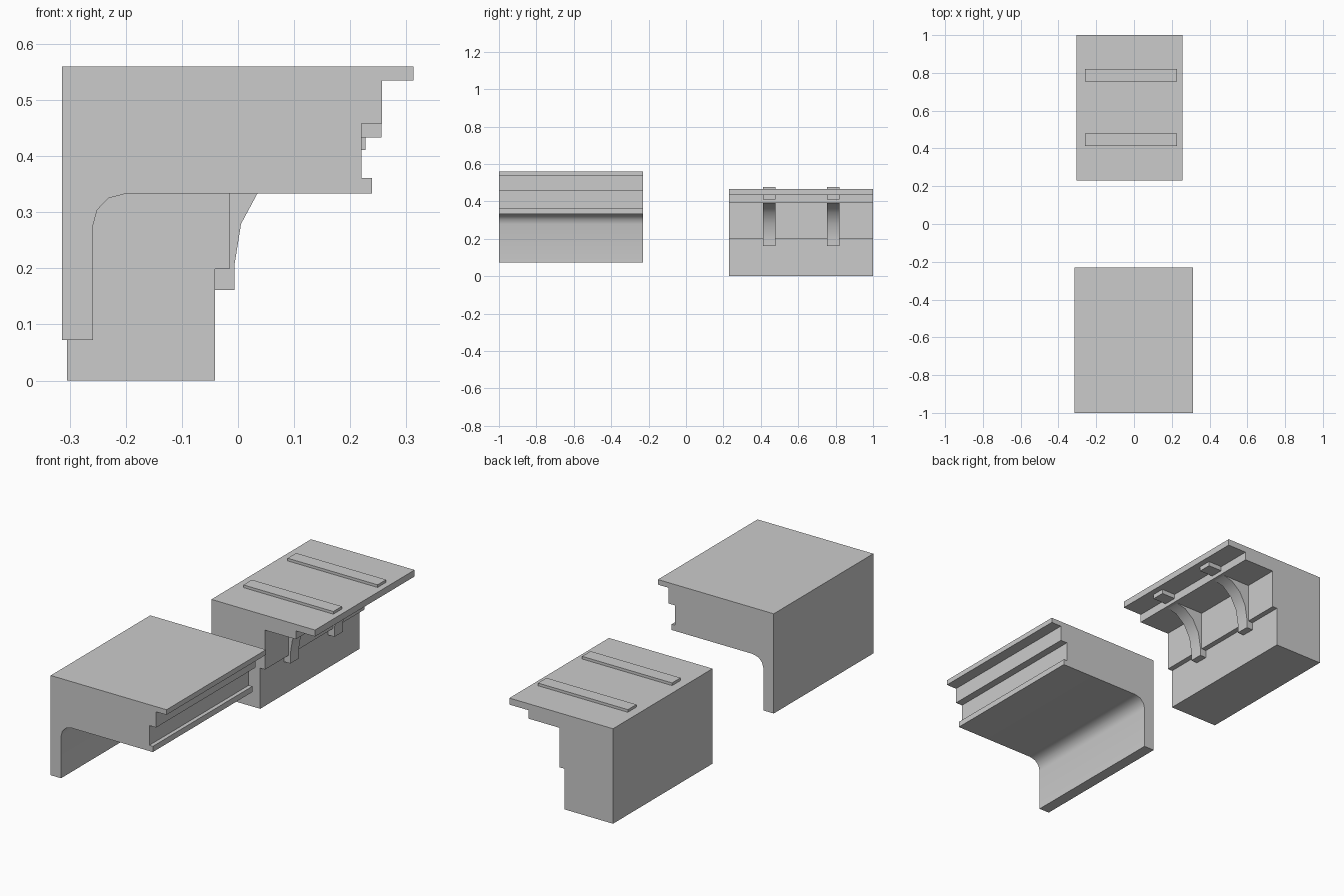
import bpy, bmesh, math

if "Cube" in bpy.data.objects:
    bpy.data.objects.remove(bpy.data.objects["Cube"])


def extrude_profile(name, pts, y0, y1, smooth=False):
    """Solid made by sweeping an x-z outline from y0 to y1."""
    bm = bmesh.new()
    face = bm.faces.new([bm.verts.new((x, y0, z)) for x, z in pts])
    res = bmesh.ops.extrude_face_region(bm, geom=[face])
    moved = [g for g in res["geom"] if isinstance(g, bmesh.types.BMVert)]
    bmesh.ops.translate(bm, verts=moved, vec=(0, y1 - y0, 0))
    bmesh.ops.recalc_face_normals(bm, faces=bm.faces)
    mesh = bpy.data.meshes.new(name)
    bm.to_mesh(mesh)
    bm.free()
    ob = bpy.data.objects.new(name, mesh)
    bpy.context.collection.objects.link(ob)
    if smooth:
        bpy.ops.object.select_all(action='DESELECT')
        ob.select_set(True)
        bpy.context.view_layer.objects.active = ob
        bpy.ops.object.shade_smooth_by_angle(angle=math.radians(35))
    return ob


# Front cornice: stepped outer edge and a coved inner corner
extrude_profile("coved_cornice", [
    (-0.314, 0.072), (-0.314, 0.56), (0.313, 0.56), (0.313, 0.535),
    (0.257, 0.535), (0.257, 0.458), (0.22, 0.458), (0.22, 0.361),
    (0.239, 0.361), (0.239, 0.333), (-0.20, 0.333), (-0.231, 0.325),
    (-0.251, 0.304), (-0.258, 0.278), (-0.258, 0.072)],
    -1.0, -0.23, smooth=True)

# Rear cornice: wall with overhanging slab
extrude_profile("bracketed_cornice", [
    (-0.305, 0.0), (-0.305, 0.465), (0.256, 0.465), (0.256, 0.433),
    (0.152, 0.433), (0.152, 0.392), (-0.015, 0.392), (-0.015, 0.199),
    (-0.041, 0.199), (-0.041, 0.0)], 0.23, 1.0)

# Curved bracket outline, foot block included
curve = [(-0.006 + 0.15 * (1 - math.cos(t)), 0.208 + 0.186 * math.sin(t))
         for t in (math.radians(22.5 * i) for i in range(5))]
bracket = [(-0.06, 0.394), (-0.06, 0.161), (-0.006, 0.161)] + curve

# Matching brackets and bars through the slab
for i, y in enumerate((0.446, 0.788), 1):
    extrude_profile(f"bracket_{i}", bracket, y - 0.033, y + 0.033, smooth=True)
    extrude_profile(f"slab_bar_{i}", [
        (-0.26, 0.411), (0.227, 0.411), (0.227, 0.478), (-0.26, 0.478)],
        y - 0.033, y + 0.033)
